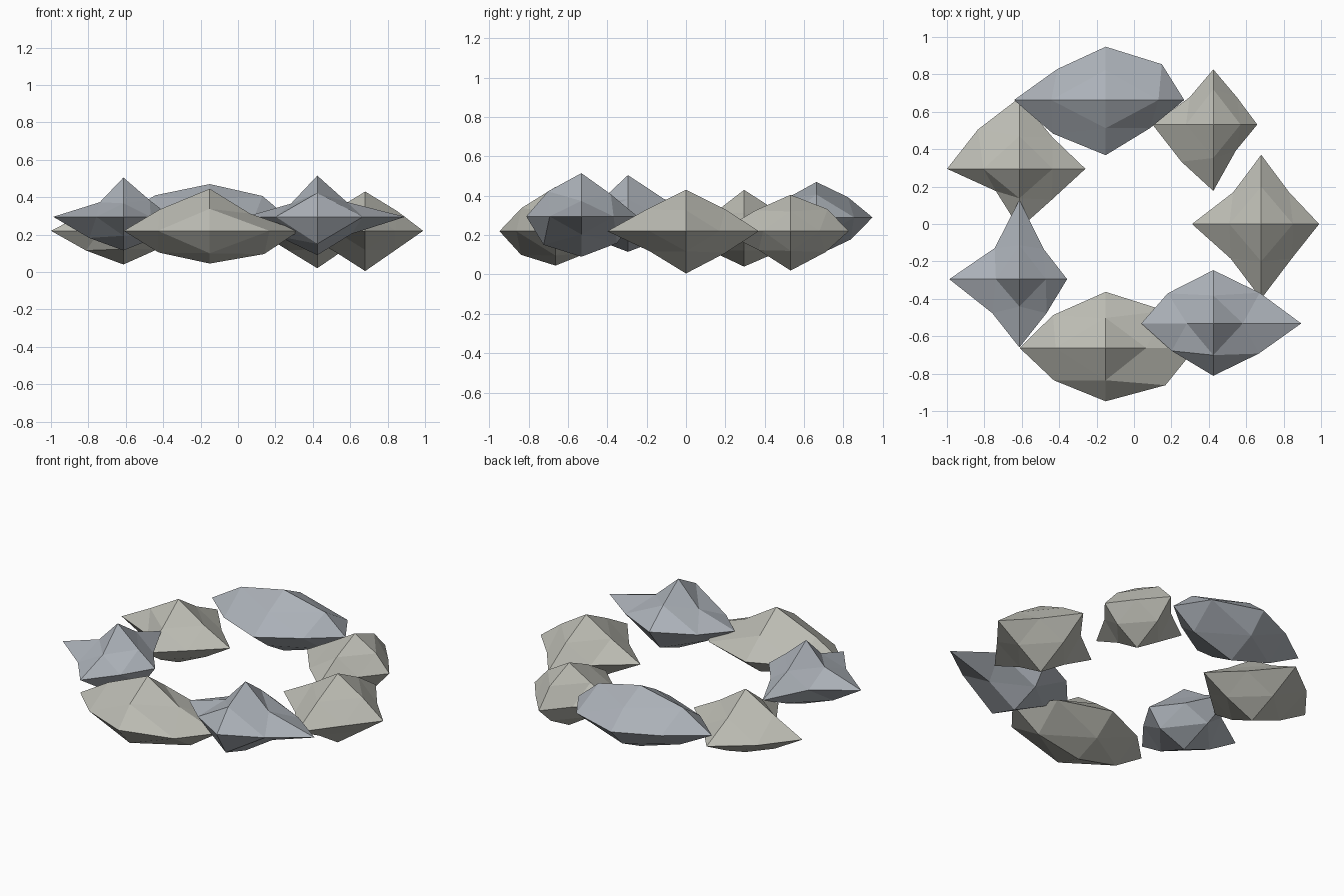
import bpy, bmesh, math
from mathutils import Vector

if "Cube" in bpy.data.objects:
    bpy.data.objects.remove(bpy.data.objects["Cube"])

RING = 0.68


def material(name, rgb):
    m = bpy.data.materials.new(name)
    m.diffuse_color = (*rgb, 1)
    m.use_nodes = True
    m.node_tree.nodes["Principled BSDF"].inputs["Base Color"].default_value = m.diffuse_color
    return m


WARM = material("warm_stone", (0.50, 0.50, 0.45))
BLUE = material("blue_stone", (0.41, 0.44, 0.48))


def rock(name, centre, reach, xy, xz, yz, mat):
    """Octahedron split once. reach = tips -x +x -y +y -z +z;
    xy/xz/yz = how far edge midpoints stick out, in order -- +- -+ ++."""
    size = [(reach[2 * i] + reach[2 * i + 1]) / 2 for i in range(3)]
    bulge = {(0, 1): xy, (0, 2): xz, (1, 2): yz}
    bm = bmesh.new()

    def tip(axis, s):
        v = Vector()
        v[axis] = s * reach[2 * axis + (s > 0)]
        return bm.verts.new(v)

    def mid(a, b, sa, sb):
        f = bulge[a, b][(sa > 0) + 2 * (sb > 0)]
        v = Vector()
        v[a], v[b] = sa * f * size[a], sb * f * size[b]
        return bm.verts.new(v)

    # four triangles in each octant, then weld
    for sx in (-1, 1):
        for sy in (-1, 1):
            for sz in (-1, 1):
                x, y, z = tip(0, sx), tip(1, sy), tip(2, sz)
                p, q, r = mid(0, 1, sx, sy), mid(1, 2, sy, sz), mid(0, 2, sx, sz)
                for tri in ((x, p, r), (p, y, q), (r, q, z), (p, q, r)):
                    bm.faces.new(tri if sx * sy * sz > 0 else tri[::-1])
    bmesh.ops.remove_doubles(bm, verts=bm.verts[:], dist=1e-5)
    bmesh.ops.recalc_face_normals(bm, faces=bm.faces[:])
    me = bpy.data.meshes.new(name)
    bm.to_mesh(me)
    bm.free()
    me.materials.append(mat)
    ob = bpy.data.objects.new(name, me)
    ob.location = centre
    bpy.context.collection.objects.link(ob)


# one entry per stone, counter-clockwise from +x: height, tips, midpoint bulges
STONES = [
    (0.22, (.37, .31, .40, .37, .215, .21),
     (.48, .48, .44, .44), (.50, .48, .50, .50), (.48, .52, .52, .52)),
    (0.22, (.325, .235, .355, .295, .20, .185),
     (.61, .43, .45, .45), (.55, .52, .52, .52), (.50, .55, .55, .58)),
    (0.29, (.49, .42, .295, .285, .195, .18),
     (.62, .52, .57, .66), (.60, .60, .64, .62), (.55, .60, .52, .55)),
    (0.22, (.387, .353, .32, .38, .18, .21),
     (.34, .47, .60, .48), (.54, .50, .52, .48), (.50, .52, .45, .50)),
    (0.295, (.375, .255, .365, .425, .18, .21),
     (.46, .46, .42, .41), (.58, .56, .40, .45), (.52, .52, .37, .46)),
    (0.22, (.46, .48, .285, .30, .175, .225),
     (.59, .68, .60, .68), (.58, .62, .57, .46), (.60, .55, .59, .55)),
    (0.295, (.385, .47, .28, .285, .205, .22),
     (.52, .57, .57, .58), (.49, .43, .33, .37), (.68, .64, .60, .53)),
]
for i, (z, tips, xy, xz, yz) in enumerate(STONES):
    a = 2 * math.pi * i / len(STONES)
    mat = BLUE if z > 0.25 else WARM
    rock(f"stone_{i + 1}", (RING * math.cos(a), RING * math.sin(a), z),
         tips, xy, xz, yz, mat)
